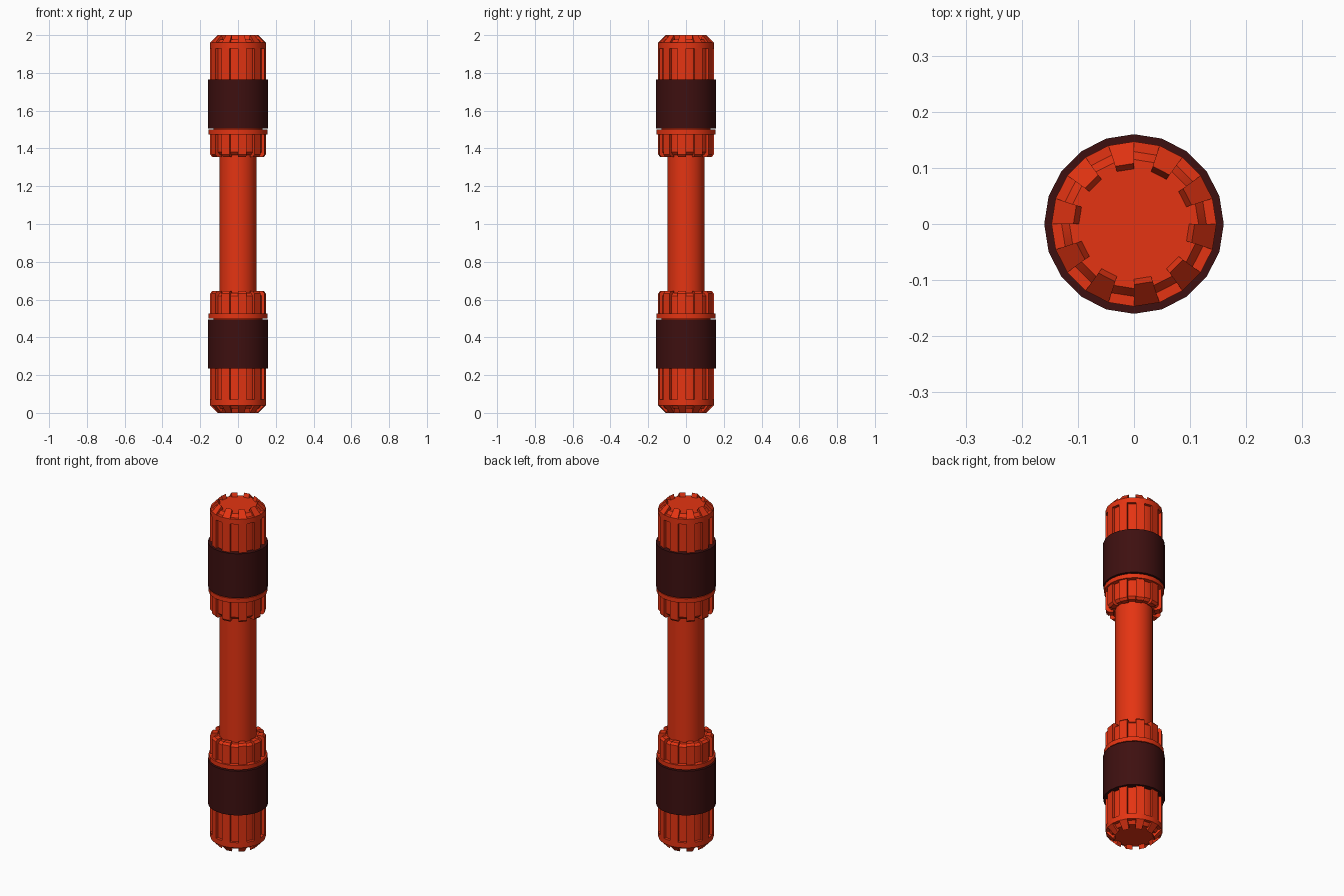
import bpy, bmesh, math

if "Cube" in bpy.data.objects:
    bpy.data.objects.remove(bpy.data.objects["Cube"], do_unlink=True)

SIDES = 20
STEP = 2 * math.pi / SIDES


def material(name, rgb):
    m = bpy.data.materials.new(name)
    m.use_nodes = True
    m.diffuse_color = (*rgb, 1)
    bsdf = next(n for n in m.node_tree.nodes if n.type == 'BSDF_PRINCIPLED')
    bsdf.inputs["Base Color"].default_value = (*rgb, 1)
    return m


RED = material("orange_red", (0.78, 0.034, 0.006))
DARK = material("dark_maroon", (0.048, 0.005, 0.005))


def ring_point(bm, r, z, i):
    a = i * STEP
    return bm.verts.new((r * math.cos(a), r * math.sin(a), z))


def finish(bm, name, mat, smooth):
    """Make the object at mid height and mirror it to the lower end."""
    bmesh.ops.remove_doubles(bm, verts=bm.verts, dist=1e-5)
    bmesh.ops.recalc_face_normals(bm, faces=bm.faces)
    mesh = bpy.data.meshes.new(name)
    bm.to_mesh(mesh)
    bm.free()
    mesh.materials.append(mat)
    ob = bpy.data.objects.new(name, mesh)
    bpy.context.collection.objects.link(ob)
    ob.location.z = 1
    mirror = ob.modifiers.new("Mirror", 'MIRROR')
    mirror.use_axis = (False, False, True)
    mirror.use_clip = True
    if smooth:
        bpy.ops.object.select_all(action='DESELECT')
        ob.select_set(True)
        bpy.context.view_layer.objects.active = ob
        bpy.ops.object.shade_smooth_by_angle(angle=math.radians(25))
    return ob


def lathe(name, profile, mat, smooth=True):
    """Turn a (radius, height) profile; its ends are closed by flat discs."""
    bm = bmesh.new()
    rings = [[ring_point(bm, r, z, i) for i in range(SIDES)] for r, z in profile]
    for low, high in zip(rings, rings[1:]):
        for i in range(SIDES):
            j = (i + 1) % SIDES
            bm.faces.new((low[i], low[j], high[j], high[i]))
    bm.faces.new(rings[0])
    bm.faces.new(rings[-1])
    return finish(bm, name, mat, smooth)


def teeth(name, section, mat):
    """Sweep a closed section over every other side."""
    bm = bmesh.new()
    for i in range(1, SIDES, 2):
        a = [ring_point(bm, r, z, i) for r, z in section]
        b = [ring_point(bm, r, z, i + 1) for r, z in section]
        bm.faces.new(a)
        bm.faces.new(b[::-1])
        for k in range(len(section)):
            n = (k + 1) % len(section)
            bm.faces.new((a[k], b[k], b[n], a[n]))
    return finish(bm, name, mat, False)


# Central shaft, one half mirrored about mid height
bm = bmesh.new()
low = [ring_point(bm, 0.098, 0, i) for i in range(SIDES)]
high = [ring_point(bm, 0.098, 0.4, i) for i in range(SIDES)]
for i in range(SIDES):
    j = (i + 1) % SIDES
    bm.faces.new((low[i], low[j], high[j], high[i]))
finish(bm, "shaft", RED, True)

# End cap core with its full-width rim
lathe("end_cap", [(0.131, 0.5), (0.131, 0.93), (0.147, 0.93), (0.147, 0.96),
                  (0.129, 0.96), (0.115, 0.978)], RED)
# Inner collar core and flange
lathe("collar", [(0.118, 0.366), (0.131, 0.38), (0.131, 0.51)], RED)
lathe("flange", [(0.156, 0.475), (0.156, 0.5)], RED)
# Dark grip band
lathe("grip_band", [(0.16, 0.506), (0.16, 0.764)], DARK)

# Raised ribs on the cap, crown and collar
teeth("cap_ribs", [(0.12, 0.75), (0.147, 0.75), (0.147, 0.935), (0.12, 0.935)], RED)
teeth("crown_teeth", [(0.11, 0.95), (0.147, 0.96), (0.108, 1.0), (0.097, 0.975)], RED)
teeth("collar_ribs", [(0.12, 0.48), (0.147, 0.48), (0.147, 0.367), (0.136, 0.355),
                      (0.108, 0.355), (0.105, 0.37)], RED)
